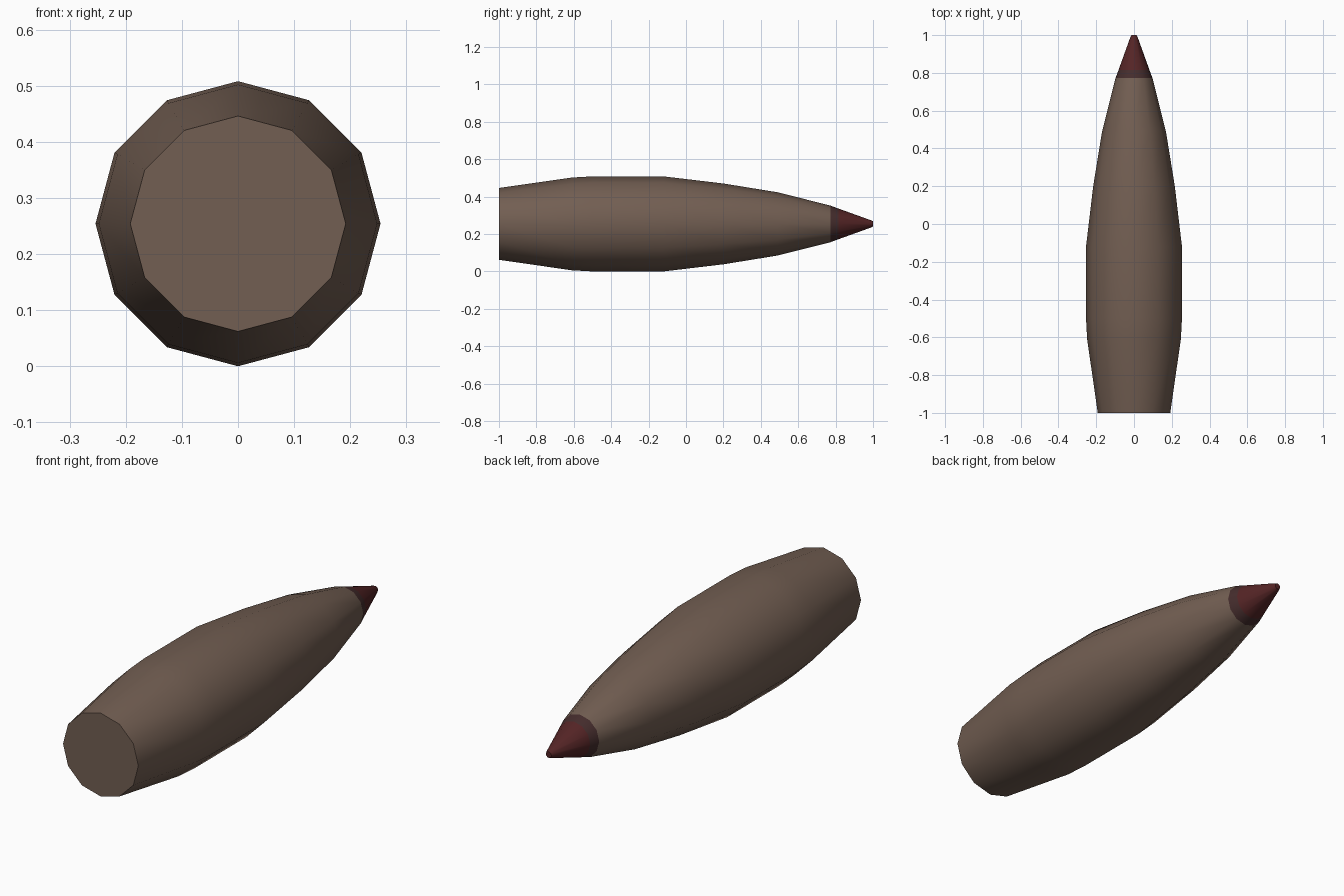
import bpy, bmesh, math

if "Cube" in bpy.data.objects:
    bpy.data.objects.remove(bpy.data.objects["Cube"])

SIDES = 12
CENTRE_Z = 0.254
BAND_START, TIP_START = 0.772, 0.815

# Lathe profile along the length: (y, radius)
PROFILE = [(-1.0, 0.192), (-0.61, 0.248), (-0.50, 0.254), (-0.12, 0.254),
           (0.20, 0.216), (0.49, 0.169), (BAND_START, 0.098),
           (TIP_START, 0.082), (0.99, 0.019), (1.0, 0.014)]


def material(name, rgb):
    m = bpy.data.materials.new(name)
    m.diffuse_color = (*rgb, 1.0)
    m.use_nodes = True
    m.node_tree.nodes["Principled BSDF"].inputs["Base Color"].default_value = m.diffuse_color
    return m


bm = bmesh.new()

# Rings of vertices, with a corner pointing straight up
rings = []
for y, r in PROFILE:
    angles = [2 * math.pi * i / SIDES for i in range(SIDES)]
    rings.append([bm.verts.new((r * math.sin(a), y, CENTRE_Z + r * math.cos(a)))
                  for a in angles])

# Skin between rings
for a, b in zip(rings, rings[1:]):
    for i in range(SIDES):
        j = (i + 1) % SIDES
        bm.faces.new((a[i], a[j], b[j], b[i]))

# Flat base and blunt nose
bm.faces.new(rings[0])
bm.faces.new(rings[-1])
bmesh.ops.recalc_face_normals(bm, faces=bm.faces)

# Colour by position along the length: body, dark band, red tip
for f in bm.faces:
    y = f.calc_center_median().y
    f.material_index = 0 if y < BAND_START else 1 if y < TIP_START else 2

mesh = bpy.data.meshes.new("shell")
bm.to_mesh(mesh)
bm.free()
for name, rgb in (("brown body", (0.168, 0.112, 0.084)),
                  ("dark band", (0.060, 0.026, 0.026)),
                  ("dark red tip", (0.090, 0.018, 0.019))):
    mesh.materials.append(material(name, rgb))

shell = bpy.data.objects.new("shell", mesh)
bpy.context.collection.objects.link(shell)

# Smooth sides, sharp base rim
bpy.context.view_layer.objects.active = shell
shell.select_set(True)
bpy.ops.object.shade_smooth_by_angle(angle=math.radians(40))
